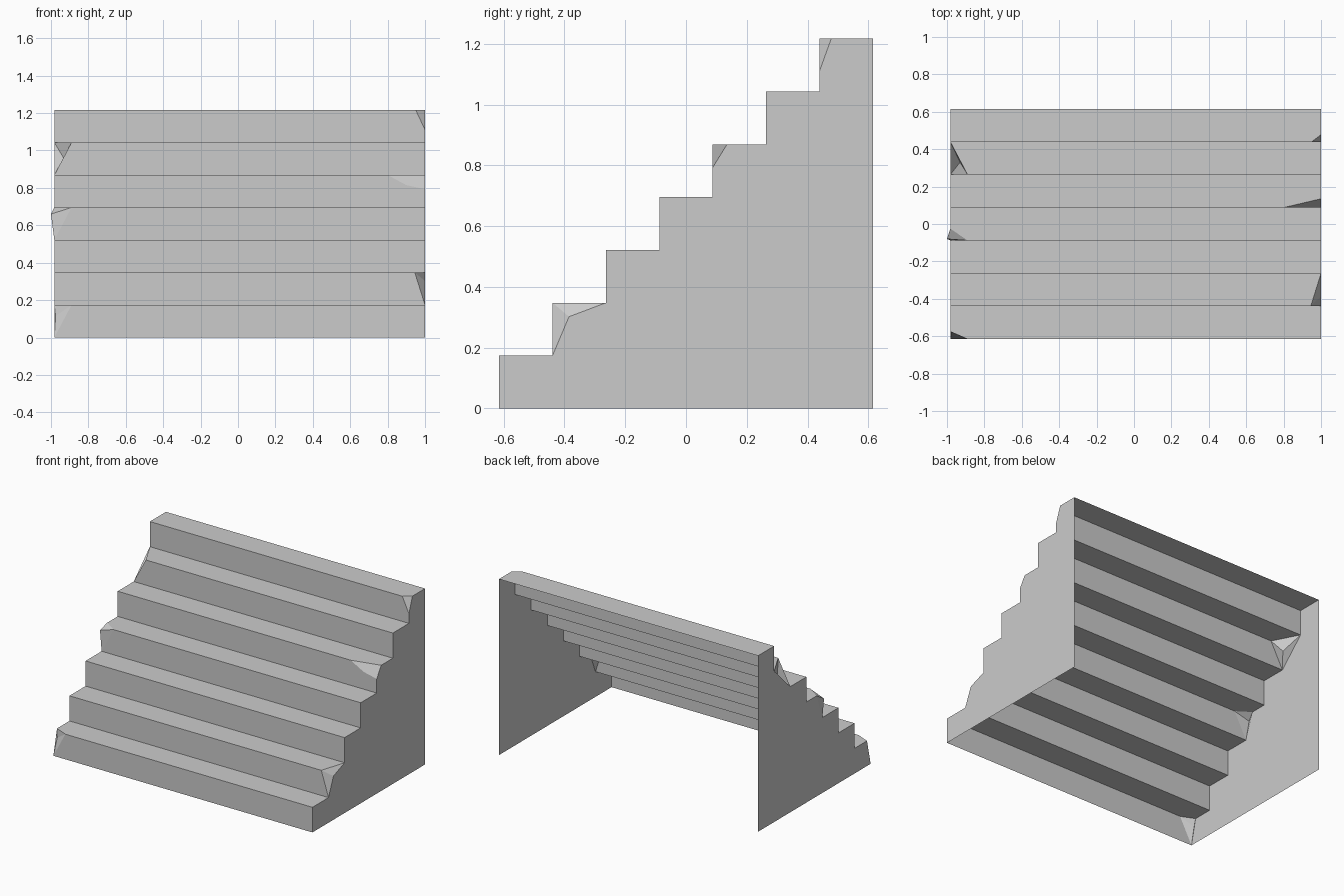
import bpy, bmesh
from mathutils import Vector

if "Cube" in bpy.data.objects:
    bpy.data.objects.remove(bpy.data.objects["Cube"])

N, X_LEFT, X_RIGHT = 7, -0.982, 1.0
DEPTH, RISE, Y0 = 1.23 / 7, 1.217 / 7, -0.615


def yk(k):
    return Y0 + k * DEPTH


# Broken corners, keyed by (step, side):
# nose cut x, tread cut y, riser cut z, optional middle point (y None = on riser)
CHIPS = {
    (0, X_LEFT): (-0.89, -0.575, 0.0, (-0.975, -0.582, 0.115)),
    (1, X_RIGHT): (0.945, yk(2), RISE, (1.0, -0.385, 0.302)),
    (3, X_LEFT): (-0.89, -0.025, 3 * RISE, (-1.0, -0.08, 0.66)),
    (4, X_RIGHT): (0.80, 0.135, 0.793, (0.90, None, 0.815)),
    (5, X_LEFT): (-0.89, yk(6), 5 * RISE, (-0.93, 0.33, 0.956)),
    (6, X_RIGHT): (0.95, 0.478, 1.11, None),
}

bm = bmesh.new()


def face(points):
    """Add a polygon, skipping repeated neighbouring points."""
    pts = []
    for p in map(Vector, points):
        if not pts or (p - pts[-1]).length > 1e-5:
            pts.append(p)
    if (pts[0] - pts[-1]).length < 1e-5:
        pts.pop()
    if len(pts) > 2:
        bm.faces.new([bm.verts.new(p) for p in pts])


def corner(k, x):
    """Nose, tread and riser cut points, plus riser outline of one step end."""
    y, z = yk(k), (k + 1) * RISE
    if (k, x) not in CHIPS:
        c = (x, y, z)
        return c, c, c, []
    nx, ty, rz, mid = CHIPS[(k, x)]
    nose, tread, riser = (nx, y, z), (x, ty, z), (x, y, rz)
    if mid is None:
        face([nose, riser, tread])
        return nose, tread, riser, []
    if mid[1] is None:                       # chip edge lies on the riser
        m = (mid[0], y, mid[2])
        face([nose, m, riser, tread])
        return nose, tread, riser, [m]
    face([nose, riser, mid])
    face([nose, mid, tread])
    face([riser, mid, tread])
    return nose, tread, riser, []


# Risers and treads
outline = {X_LEFT: [], X_RIGHT: []}
for k in range(N):
    y, yb, zb, z = yk(k), yk(k + 1), k * RISE, (k + 1) * RISE
    ln, lt, lr, lm = corner(k, X_LEFT)
    rn, rt, rr, rmid = corner(k, X_RIGHT)
    face([(X_LEFT, y, zb), (X_RIGHT, y, zb), rr] + rmid + [rn, ln] + lm + [lr])
    face([ln, rn, rt, (X_RIGHT, yb, z), (X_LEFT, yb, z), lt])
    outline[X_LEFT] += [(X_LEFT, y, zb), lr, lt, (X_LEFT, yb, z)]
    outline[X_RIGHT] += [(X_RIGHT, y, zb), rr, rt, (X_RIGHT, yb, z)]

# Side walls (back and underside stay open)
for x, pts in outline.items():
    face(pts + [(x, yk(N), 0)])

bmesh.ops.remove_doubles(bm, verts=bm.verts, dist=1e-4)
bmesh.ops.recalc_face_normals(bm, faces=bm.faces)
# Orient outward: the top tread must face up
bm.faces.ensure_lookup_table()
top = max(bm.faces, key=lambda f: f.calc_center_median().z)
if top.normal.z < 0:
    bmesh.ops.reverse_faces(bm, faces=bm.faces)

mesh = bpy.data.meshes.new("stone_steps")
bm.to_mesh(mesh)
bm.free()
bpy.context.collection.objects.link(bpy.data.objects.new("stone_steps", mesh))
